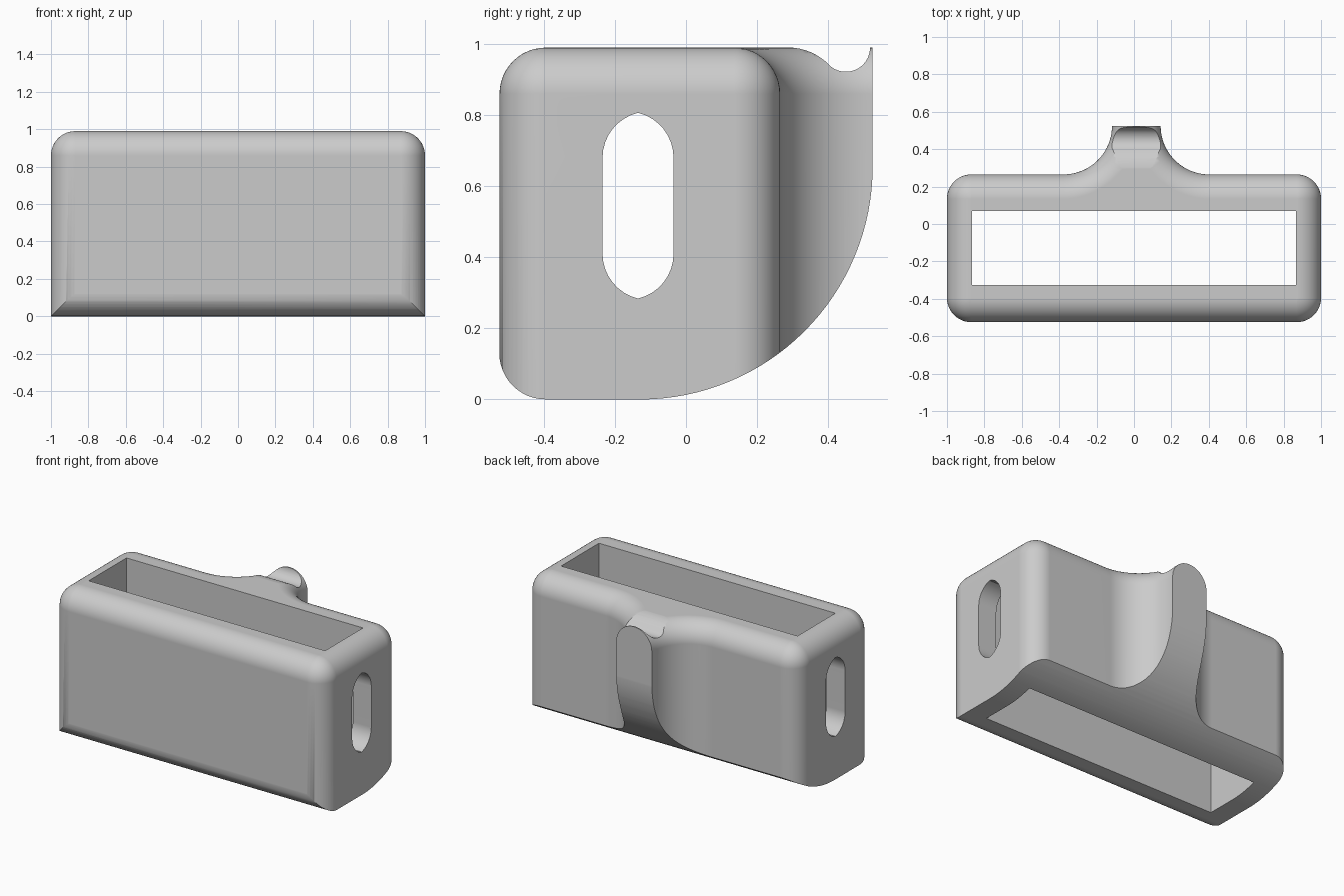
import bpy, bmesh, math

cube = bpy.data.objects.get("Cube")
if cube:
    bpy.data.objects.remove(cube, do_unlink=True)

TOP, FILLET, STEPS = 0.99, 0.13, 12
FRONT, BACK, TIP = -0.525, 0.265, 0.525
HOOK_X = 0.0125
FLARE = TIP - BACK


def arc(cx, cy, r, start, end, n=STEPS):
    """Points on a circle, angles in degrees."""
    angles = [math.radians(start + (end - start) * i / n) for i in range(n + 1)]
    return [(cx + r * math.cos(a), cy + r * math.sin(a)) for a in angles]


def finish(name, bm):
    bmesh.ops.recalc_face_normals(bm, faces=bm.faces)
    mesh = bpy.data.meshes.new(name)
    bm.to_mesh(mesh)
    bm.free()
    obj = bpy.data.objects.new(name, mesh)
    bpy.context.collection.objects.link(obj)
    return obj


def loft(name, rings):
    """Closed solid through rings of equal point count."""
    bm = bmesh.new()
    loops = [[bm.verts.new(p) for p in ring] for ring in rings]
    for low, high in zip(loops, loops[1:]):
        for i in range(len(low)):
            j = (i + 1) % len(low)
            bm.faces.new((low[i], low[j], high[j], high[i]))
    bm.faces.new(loops[0][::-1])
    bm.faces.new(loops[-1])
    return finish(name, bm)


def side_prism(name, profile, half_width):
    return loft(name, [[(x, y, z) for y, z in profile]
                       for x in (-half_width, half_width)])


def outline(inset):
    """Plan of the case with the flared hook at the back, moved inwards."""
    r, c = FILLET - inset, 1 - FILLET
    off = FLARE + FILLET
    pts = arc(-c, FRONT + FILLET, r, 180, 270)
    pts += arc(c, FRONT + FILLET, r, 270, 360)
    pts += arc(c, BACK - FILLET, r, 0, 90)
    pts += arc(HOOK_X + off, TIP, FLARE + inset, 270, 180, 20)
    pts += arc(HOOK_X - off, TIP, FLARE + inset, 0, -90, 20)
    pts += arc(-c, BACK - FILLET, r, 90, 180)
    return pts


def boolean(target, cutter, operation):
    cutter.hide_render = True
    mod = target.modifiers.new(operation.lower(), 'BOOLEAN')
    mod.operation = operation
    mod.solver = 'EXACT'
    mod.object = cutter
    bpy.context.view_layer.objects.active = target
    bpy.ops.object.modifier_apply(modifier=mod.name)
    bpy.data.objects.remove(cutter, do_unlink=True)


# Case body: straight walls, then a rounded top rim
rings = [[(x, y, -0.1) for x, y in outline(0)]]
for i in range(STEPS + 1):
    a = math.radians(90 * i / STEPS)
    inset = min(FILLET * (1 - math.cos(a)), FILLET - 0.001)
    z = TOP - FILLET + FILLET * math.sin(a)
    rings.append([(x, y, z) for x, y in outline(inset)])
case = loft("hooked_case", rings)

# Side profile: rounded front foot, swept underside, notch behind the hook lip
notch_y, notch_r, hump_r = 0.45, 0.068, 0.164
hump_y = notch_y - hump_r
sweep = TIP + FILLET
profile = [(-0.7, 1.2), (-0.7, FILLET)]
profile += arc(FRONT + FILLET - 0.0005, FILLET, FILLET, 180, 270)
profile += arc(TIP - sweep, sweep, sweep + 0.0005, 270, 360, 32)
profile += [(0.7, sweep), (0.7, 1.2), (TIP - 0.004, 1.2)]
profile += arc(notch_y, TOP, notch_r, 0, -135, 16)
profile += arc(hump_y, TOP - hump_r, hump_r + 0.0005, 44, 90, 8)
profile += [(hump_y, 1.2)]
boolean(case, side_prism("profile_cutter", profile, 1.2), 'INTERSECT')

# Rectangular pocket right through the case
pocket = [(-0.325, -0.3), (0.07, -0.3), (0.07, 1.3), (-0.325, 1.3)]
boolean(case, side_prism("pocket_cutter", pocket, 0.865), 'DIFFERENCE')

# Slots with pointed ends through both side walls
mid, reach = -0.135, math.degrees(math.acos(0.03 / 0.13))
slot = arc(mid - 0.03, 0.68, 0.13, 0, 180 - (180 - reach), 8)
slot = [(y, z) for y, z in arc(mid - 0.03, 0.68, 0.13, 0, reach, 8)]
slot += [(2 * mid - y, z) for y, z in slot[-2::-1]]
slot += [(y, 1.09 - z) for y, z in slot[::-1]]
boolean(case, side_prism("slot_cutter", slot, 1.3), 'DIFFERENCE')

# Plain grey finish
grey = bpy.data.materials.new("light_grey")
grey.use_nodes = True
colour = (0.6, 0.6, 0.6, 1)
grey.diffuse_color = colour
grey.node_tree.nodes["Principled BSDF"].inputs["Base Color"].default_value = colour
case.data.materials.clear()
case.data.materials.append(grey)

# Smooth curves with crisp edges
bpy.ops.object.select_all(action='DESELECT')
case.select_set(True)
bpy.context.view_layer.objects.active = case
bpy.ops.object.shade_smooth_by_angle(angle=math.radians(30))
weighted = case.modifiers.new("even_shading", 'WEIGHTED_NORMAL')
weighted.keep_sharp = True
